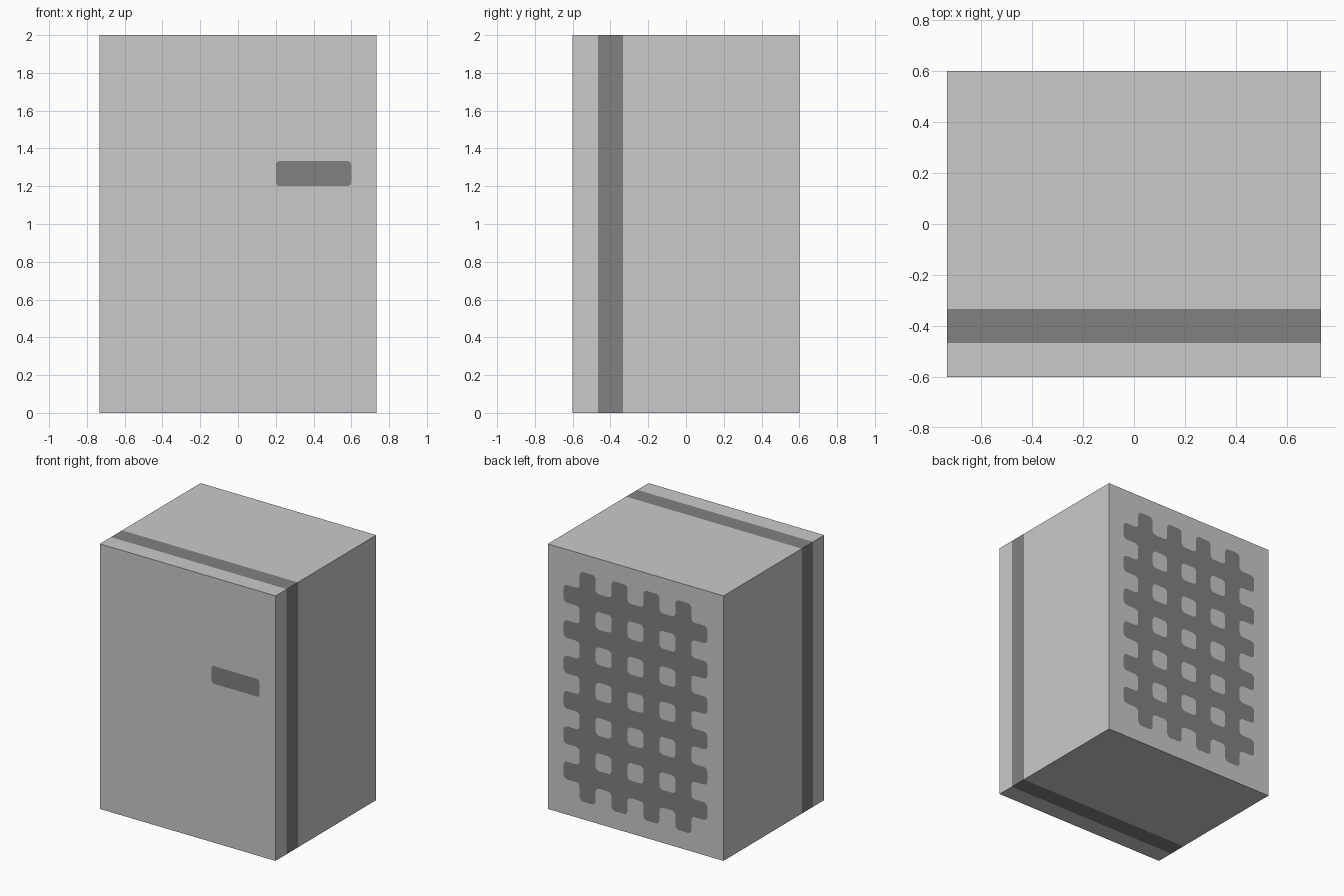
import bpy, bmesh, math
from mathutils import Vector

if "Cube" in bpy.data.objects:
    bpy.data.objects.remove(bpy.data.objects["Cube"])

U = 1 / 15          # design unit
W, D, H = 22 * U, 18 * U, 30 * U


def material(name, v):
    m = bpy.data.materials.new(name)
    m.diffuse_color = (v, v, v, 1)
    m.use_nodes = True
    m.node_tree.nodes["Principled BSDF"].inputs["Base Color"].default_value = m.diffuse_color
    return m


light = material("light grey", 0.59)
dark = material("dark grey", 0.22)


def finish(bm, name, mats):
    me = bpy.data.meshes.new(name)
    bm.to_mesh(me)
    bm.free()
    for m in mats:
        me.materials.append(m)
    ob = bpy.data.objects.new(name, me)
    bpy.context.collection.objects.link(ob)
    return ob


def arc(corner, sx, sz, r):
    """Arc rounding a corner; (sx, sz) points from the cell centre to the corner."""
    cx, cz = corner[0] - sx * r, corner[1] - sz * r
    angles = [i * math.pi / 8 for i in range(5)]
    return [(cx + sx * r * math.cos(a), cz + sz * r * math.sin(a)) for a in angles]


def painted_plate(name, filled, cols, rows, x0, z0, cw, ch, y, r):
    """Flat rounded pattern made of grid cells, lying just above a wall."""
    bm = bmesh.new()

    def face(pts):
        f = bm.faces.new([bm.verts.new((x, y, z)) for x, z in pts])
        f.normal_update()
        if f.normal.y * y < 0:
            f.normal_flip()

    for i in range(-1, cols + 1):
        for j in range(-1, rows + 1):
            on = filled(i, j)
            poly = []
            for sx, sz in ((1, 1), (-1, 1), (-1, -1), (1, -1)):
                c = (x0 + (i + (sx > 0)) * cw, z0 + (j + (sz > 0)) * ch)
                turn = filled(i + sx, j) != on and filled(i, j + sz) != on
                pts = arc(c, sx, sz, r) if turn else [c]
                if sx * sz < 0:
                    pts.reverse()
                if on:
                    poly += pts
                elif turn:          # fillet in an inner corner
                    face([c] + pts)
            if on:
                face(poly)
    bmesh.ops.remove_doubles(bm, verts=bm.verts, dist=1e-5)
    return finish(bm, name, [dark])


# cabinet: box with a dark door seam running all the way round
bm = bmesh.new()
bmesh.ops.create_cube(bm, size=1)
for v in bm.verts:
    v.co = Vector((v.co.x * W, v.co.y * D, (v.co.z + 0.5) * H))
seam = (-7 * U, -5 * U)
for y in seam:
    bmesh.ops.bisect_plane(bm, geom=bm.verts[:] + bm.edges[:] + bm.faces[:],
                           plane_co=(0, y, 0), plane_no=(0, 1, 0))
for f in bm.faces:
    f.material_index = int(seam[0] < f.calc_center_median().y < seam[1])
finish(bm, "cabinet", [light, dark])

# door handle on the front
painted_plate("door_handle", lambda i, j: i == 0 and j == 0, 1, 1,
              3 * U, 18 * U, 6 * U, 2 * U, -D / 2 - 0.002, 0.022)

# cooling grille on the back: crossing bars with short stubs
painted_plate("back_grille",
              lambda i, j: 0 <= i < 9 and 0 <= j < 13 and (i % 2 == 1 or j % 2 == 1),
              9, 13, -9 * U, 2 * U, 2 * U, 2 * U, D / 2 + 0.002, 0.03)
